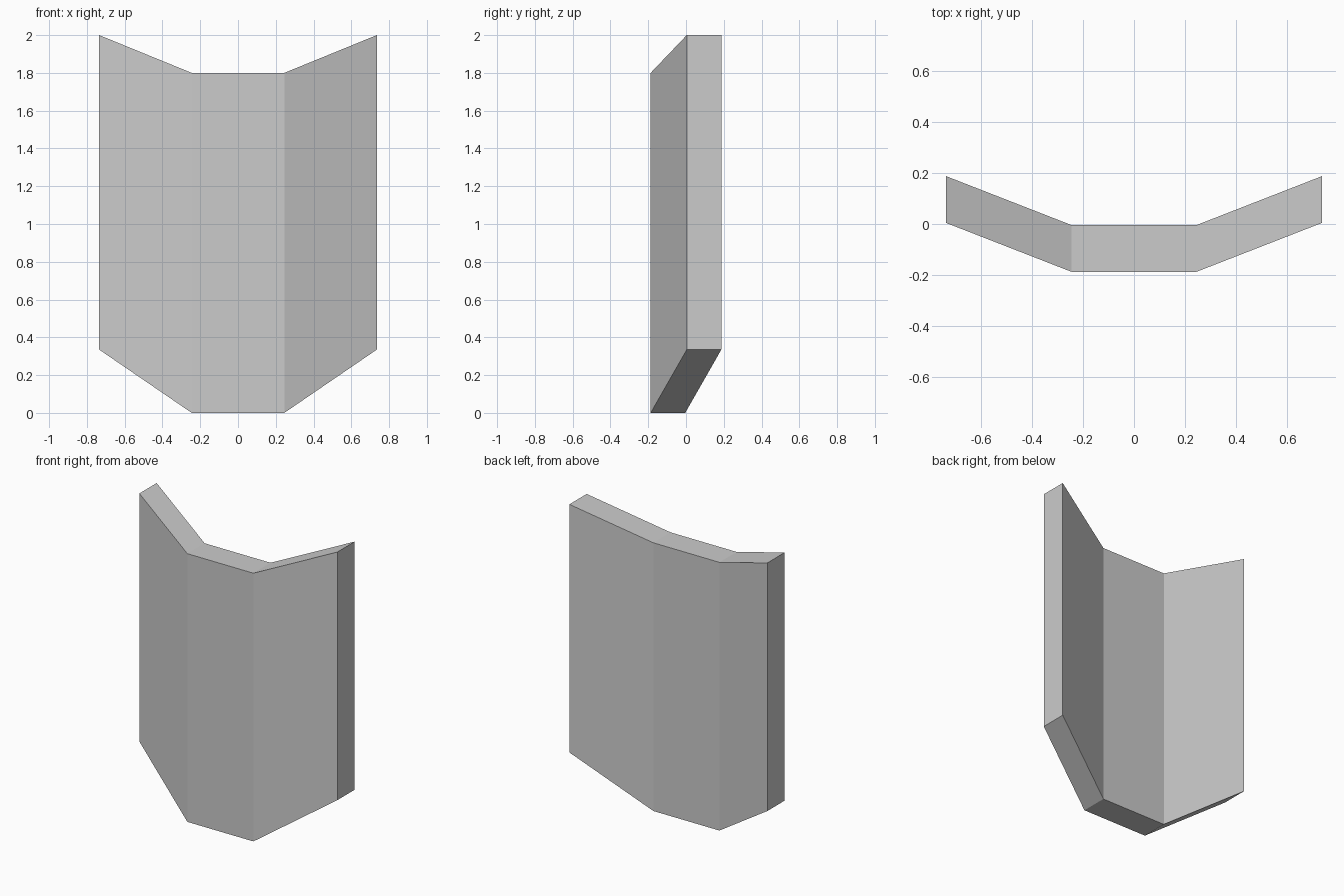
import bpy, bmesh

if "Cube" in bpy.data.objects:
    bpy.data.objects.remove(bpy.data.objects["Cube"])

# Right half of the front outline: (x, y, bottom z, top z)
half = [(0.245, -0.187, 0.0, 1.8), (0.735, 0.004, 0.335, 2.0)]
thickness = 0.183

# Mirror the outline to get four vertical folds
folds = [(-x, y, b, t) for x, y, b, t in reversed(half)] + half

# Front sheet: three folded panels
bm = bmesh.new()
cols = [(bm.verts.new((x, y, b)), bm.verts.new((x, y, t))) for x, y, b, t in folds]
for (b0, t0), (b1, t1) in zip(cols, cols[1:]):
    bm.faces.new((b0, b1, t1, t0))

# Push the sheet straight back to give the plate its thickness
front = bm.faces[:]
ext = bmesh.ops.extrude_face_region(bm, geom=front, use_keep_orig=True)
bmesh.ops.translate(bm, vec=(0, thickness, 0),
                    verts=[g for g in ext["geom"] if isinstance(g, bmesh.types.BMVert)])
bmesh.ops.recalc_face_normals(bm, faces=bm.faces[:])

mesh = bpy.data.meshes.new("folded_plate")
bm.to_mesh(mesh)
bm.free()
plate = bpy.data.objects.new("folded_plate", mesh)
bpy.context.collection.objects.link(plate)
